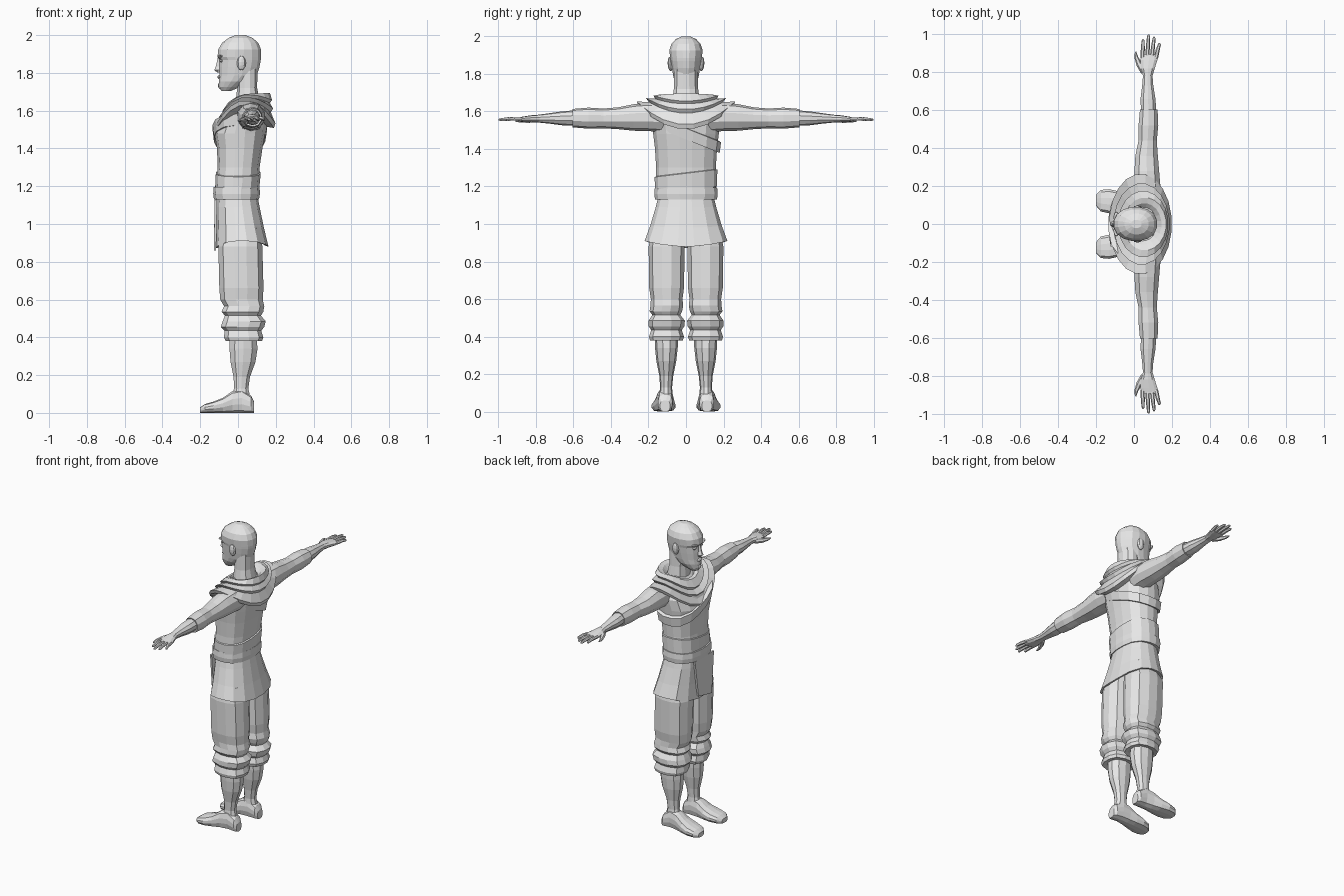
import bpy, bmesh, math
from mathutils import Vector

mat = bpy.data.materials.new("plain_grey")
mat.diffuse_color = (0.8, 0.8, 0.8, 1)


def finish(name, bm, mirror=False):
    bmesh.ops.recalc_face_normals(bm, faces=bm.faces)
    me = bpy.data.meshes.new(name)
    bm.to_mesh(me)
    bm.free()
    me.materials.append(mat)
    ob = bpy.data.objects.new(name, me)
    bpy.context.collection.objects.link(ob)
    if mirror:
        m = ob.modifiers.new("mirror", 'MIRROR')
        m.use_axis = (False, True, False)
        m.use_mirror_merge = False
    return ob


def skin(name, rings, mirror=False, caps=True):
    """Bridge rings of points into one surface."""
    bm = bmesh.new()
    vs = [[bm.verts.new(p) for p in r] for r in rings]
    n = len(vs[0])
    for r, s in zip(vs, vs[1:]):
        for i in range(n):
            j = (i + 1) % n
            bm.faces.new((r[i], r[j], s[j], s[i]))
    if caps:
        bm.faces.new(vs[0])
        bm.faces.new(vs[-1])
    return finish(name, bm, mirror)


def oval(a0, a1, b0, b1, n, p):
    out = []
    for i in range(n):
        t = 2 * math.pi * (i + 0.5) / n
        c, s = math.cos(t), math.sin(t)
        k = (abs(c) ** p + abs(s) ** p) ** (-1 / p)
        out.append(((a0 + a1) / 2 + (a1 - a0) / 2 * c * k,
                    (b0 + b1) / 2 + (b1 - b0) / 2 * s * k))
    return out


def loft(name, axis, rows, n=12, p=2.4, mirror=False):
    """Rows hold position along the axis, then the two pairs of extents."""
    place = {'X': lambda t, a, b: (t, a, b),
             'Y': lambda t, a, b: (a, t, b),
             'Z': lambda t, a, b: (a, b, t)}[axis]
    return skin(name, [[place(t, a, b) for a, b in oval(*e, n, p)]
                       for t, *e in rows], mirror)


def drape(name, rows, n=18, tilt=0.0, p=2.0, caps=False):
    """Rows hold x range, half width, then heights at front, back and sides."""
    rings = []
    for x0, x1, w, zf, zb, zs in rows:
        ring = []
        for x, y in oval(x0, x1, -w, w, n, p):
            s = min(1, (y / w) ** 2)
            z = zs * s + (zf if x < (x0 + x1) / 2 else zb) * (1 - s)
            ring.append((x, y, z + tilt * y))
        rings.append(ring)
    return skin(name, rings, caps=caps)


def tube(name, pts, n=6, mirror=True):
    """Tapered tube through (x, y, z, radius) points."""
    d = (Vector(pts[-1][:3]) - Vector(pts[0][:3])).normalized()
    u = d.cross(Vector((0, 0, 1))).normalized()
    v = u.cross(d)
    rings = [[Vector((x, y, z)) + r * (u * math.cos(2 * math.pi * i / n) +
              v * math.sin(2 * math.pi * i / n)) for i in range(n)]
             for x, y, z, r in pts]
    return skin(name, rings, mirror)


def blob(name, loc, size, tilt=0.0, mirror=False, seg=8):
    bm = bmesh.new()
    bmesh.ops.create_uvsphere(bm, u_segments=seg, v_segments=6, radius=1)
    for v in bm.verts:
        c = Vector((v.co[i] * size[i] for i in range(3)))
        c.z += tilt * c.y
        v.co = c + Vector(loc)
    return finish(name, bm, mirror)


# head and neck
loft("head", 'Z', [
    (1.705, -.088, -.035, -.025, .025), (1.725, -.102, .01, -.042, .042),
    (1.755, -.102, .06, -.060, .060), (1.785, -.100, .10, -.068, .068),
    (1.83, -.100, .115, -.076, .076), (1.868, -.098, .122, -.082, .082),
    (1.885, -.110, .124, -.085, .085), (1.925, -.106, .123, -.090, .090),
    (1.96, -.085, .108, -.078, .078), (1.985, -.05, .078, -.055, .055),
    (2.0, -.015, .04, -.022, .022)], n=16, p=2.2)
loft("neck", 'Z', [(1.58, -.02, .13, -.1, .1), (1.66, -.012, .115, -.075, .075),
                   (1.72, -.005, .102, -.066, .066),
                   (1.83, -.01, .105, -.064, .064)], n=12)

# face details
loft("nose", 'Z', [(1.803, -.112, -.08, -.012, .012), (1.815, -.127, -.08, -.017, .017),
                   (1.835, -.118, -.08, -.011, .011), (1.878, -.108, -.08, -.008, .008)],
     n=8)
blob("lips", (-.099, 0, 1.778), (.010, .024, .011))
blob("chin", (-.092, 0, 1.733), (.014, .024, .02))
blob("brow", (-.093, .036, 1.885), (.016, .030, .008), .2, True)
blob("eye", (-.088, .035, 1.864), (.010, .015, .008), 0, True)
blob("ear", (.018, .084, 1.852), (.024, .014, .038), .5, True)

# torso and wrapped tunic layers
loft("torso", 'Z', [
    (1.17, -.115, .105, -.158, .158), (1.21, -.118, .11, -.163, .163),
    (1.30, -.108, .115, -.160, .160), (1.40, -.112, .13, -.166, .166),
    (1.48, -.125, .145, -.176, .176), (1.55, -.10, .15, -.185, .185),
    (1.62, -.04, .13, -.16, .16), (1.66, 0, .11, -.09, .09)], n=16, p=2.6)
drape("chest_sash", [(-.11, .125, .165, 1.45, 1.45, 1.45),
                     (-.128, .145, .180, 1.45, 1.45, 1.45),
                     (-.135, .155, .188, 1.51, 1.51, 1.51),
                     (-.10, .13, .165, 1.515, 1.515, 1.515)], 16, -.4, 2.6)
drape("waist_wrap", [(-.122, .112, .166, 1.18, 1.18, 1.18),
                     (-.118, .121, .168, 1.27, 1.27, 1.27),
                     (-.10, .11, .155, 1.275, 1.275, 1.275)], 16, .12, 2.6)
loft("belt", 'Z', [(1.13, -.128, .112, -.166, .166), (1.16, -.132, .117, -.17, .17),
                   (1.195, -.130, .115, -.167, .167)], n=16, p=2.6)

# skirt of the tunic with a raised hem at the sides
drape("skirt", [(-.11, .105, .15, 1.14, 1.14, 1.14),
                (-.114, .115, .162, 1.09, 1.09, 1.09),
                (-.116, .138, .192, .98, .98, .99),
                (-.122, .162, .222, .87, .88, .91),
                (-.108, .148, .206, .872, .882, .912),
                (-.09, .12, .17, 1.0, 1.0, 1.0)], 16, 0, 2.6, True)

# front flap of the skirt
bm = bmesh.new()
bmesh.ops.create_cube(bm, size=1)
for v in bm.verts:
    low = v.co.z < 0
    v.co = (-.117 + .012 * v.co.x - (.005 if low else 0),
            -.02 + (.14 if low else .20) * v.co.y,
            (.875 if low else 1.13) + (.03 * v.co.y if low else 0))
finish("skirt_flap", bm)

# draped hood folds around the shoulders
drape("hood_drape", [
    (-.01, .105, .078, 1.60, 1.64, 1.65), (-.035, .145, .11, 1.645, 1.685, 1.68),
    (-.055, .17, .14, 1.64, 1.695, 1.69), (-.085, .182, .175, 1.595, 1.655, 1.685),
    (-.075, .17, .165, 1.58, 1.64, 1.668), (-.108, .188, .215, 1.555, 1.61, 1.672),
    (-.098, .176, .2, 1.54, 1.59, 1.652), (-.132, .2, .265, 1.50, 1.53, 1.655),
    (-.126, .192, .255, 1.485, 1.505, 1.63), (-.06, .12, .17, 1.50, 1.52, 1.58)], 20)

# arms, with a sleeve end past the elbow
loft("upper_arm", 'Y', [
    (.12, .0, .14, 1.49, 1.64), (.20, -.005, .142, 1.495, 1.645),
    (.28, .0, .135, 1.497, 1.638), (.36, .005, .128, 1.505, 1.622),
    (.44, .022, .122, 1.51, 1.615), (.52, .022, .13, 1.508, 1.62),
    (.605, .03, .126, 1.515, 1.613), (.60, .045, .11, 1.53, 1.6)],
    n=10, p=2.2, mirror=True)
loft("forearm", 'Y', [
    (.57, .036, .12, 1.522, 1.608), (.66, .033, .115, 1.526, 1.6),
    (.73, .042, .103, 1.535, 1.59), (.79, .047, .098, 1.541, 1.582)],
    n=10, p=2.2, mirror=True)

# hands
loft("palm", 'Y', [
    (.78, .047, .098, 1.541, 1.582), (.82, .036, .11, 1.542, 1.58),
    (.865, .032, .125, 1.543, 1.573), (.895, .04, .128, 1.546, 1.568)],
    n=10, mirror=True)
for name, x0, x1, y1 in (("index_finger", .045, .048, .975),
                         ("middle_finger", .070, .077, 1.0),
                         ("ring_finger", .094, .106, .988),
                         ("little_finger", .116, .134, .955)):
    ym = (.88 + y1) / 2
    tube(name, [(x0, .875, 1.559, .011), ((x0 + x1) / 2, ym, 1.561, .0105),
                (x1, y1 - .008, 1.556, .008), (x1, y1, 1.555, .003)])
tube("thumb", [(.052, .80, 1.556, .016), (.028, .84, 1.552, .015),
               (.012, .88, 1.549, .010), (.008, .908, 1.548, .004)])

# gathered trousers
loft("trouser_leg", 'Z', [
    (.98, -.085, .12, .005, .18), (.88, -.105, .13, .006, .2),
    (.66, -.10, .136, .01, .197), (.60, -.095, .132, .018, .188),
    (.565, -.075, .14, .014, .19), (.535, -.088, .135, .02, .195),
    (.515, -.07, .122, .03, .18), (.485, -.082, .148, .005, .2),
    (.455, -.092, .14, .008, .2), (.435, -.072, .124, .022, .186),
    (.40, -.075, .135, .01, .198), (.38, -.065, .128, .016, .193),
    (.385, -.045, .108, .035, .17)], n=12, p=2.8, mirror=True)

# lower legs and feet
loft("lower_leg", 'Z', [
    (.42, -.045, .10, .042, .168), (.34, -.048, .106, .044, .165),
    (.27, -.042, .095, .052, .158), (.19, -.025, .065, .068, .142),
    (.13, -.022, .056, .074, .138), (.07, -.04, .07, .07, .145)],
    n=10, p=2.2, mirror=True)
loft("foot", 'X', [
    (.085, .085, .138, .0, .06), (.07, .072, .15, .0, .09),
    (.02, .068, .15, .0, .125), (-.03, .066, .158, .0, .115),
    (-.08, .060, .172, .0, .08), (-.13, .056, .184, .0, .06),
    (-.175, .066, .18, .0, .047), (-.2, .095, .155, .0, .03)],
    n=12, p=3.2, mirror=True)
